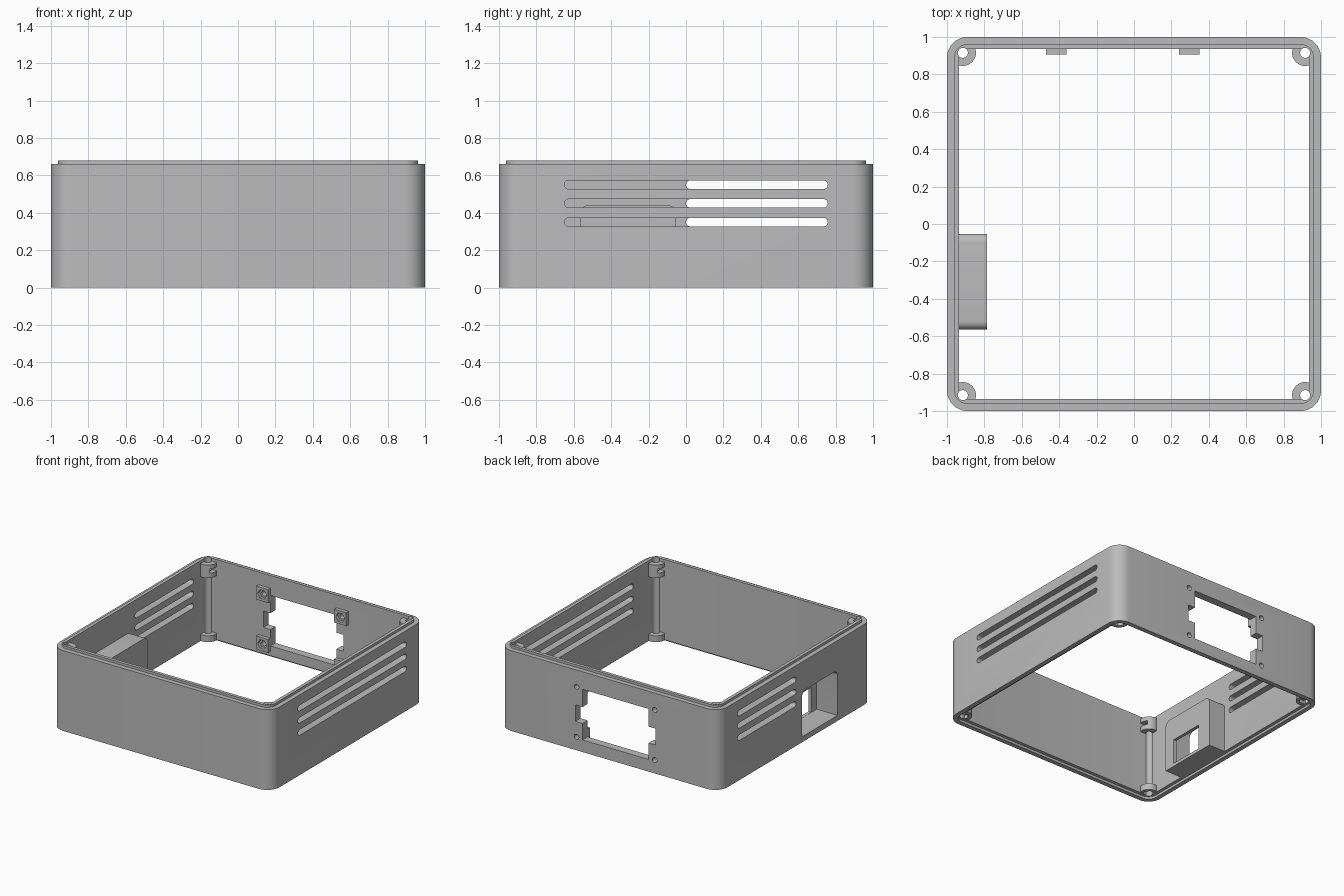
import bpy, bmesh, math

if "Cube" in bpy.data.objects:
    bpy.data.objects.remove(bpy.data.objects["Cube"], do_unlink=True)

grey = bpy.data.materials.new("light grey plastic")
grey.use_nodes = True
grey.diffuse_color = (0.5, 0.5, 0.5, 1)
grey.node_tree.nodes["Principled BSDF"].inputs["Base Color"].default_value = (0.5, 0.5, 0.5, 1)

INNER, LIP, STEP = 0.935, 0.962, 0.02
HEIGHT, TOP = 0.66, 0.68


def rounded(u0, u1, v0, v1, r_low, r_high=None, seg=8):
    """Rounded rectangle outline with separate lower and upper radii."""
    r_high = r_low if r_high is None else r_high
    pts = []
    for k, (u, v, su, sv, r) in enumerate([
            (u1, v1, -1, -1, r_high), (u0, v1, 1, -1, r_high),
            (u0, v0, 1, 1, r_low), (u1, v0, -1, 1, r_low)]):
        for i in range(seg + 1 if r else 1):
            a = math.pi / 2 * (k + i / seg)
            pts.append((u + r * (su + math.cos(a)), v + r * (sv + math.sin(a))))
    return pts


def circle(u, v, r, n=32):
    return [(u + r * math.cos(2 * math.pi * i / n), v + r * math.sin(2 * math.pi * i / n))
            for i in range(n)]


def place(p, d, axis):
    u, v = p
    return {"x": (d, u, v), "y": (u, d, v), "z": (u, v, d)}[axis]


def finish(name, bm):
    bmesh.ops.recalc_face_normals(bm, faces=bm.faces)
    mesh = bpy.data.meshes.new(name)
    bm.to_mesh(mesh)
    bm.free()
    mesh.materials.append(grey)
    ob = bpy.data.objects.new(name, mesh)
    bpy.context.scene.collection.objects.link(ob)
    return ob


def loft(name, rings, closed=False):
    """Skin a list of 3D rings, capped at the ends or closed into a loop."""
    bm = bmesh.new()
    loops = [[bm.verts.new(p) for p in ring] for ring in rings]
    pairs = list(zip(loops, loops[1:])) + ([(loops[-1], loops[0])] if closed else [])
    n = len(loops[0])
    for a, b in pairs:
        for i in range(n):
            j = (i + 1) % n
            bm.faces.new((a[i], a[j], b[j], b[i]))
    if not closed:
        bm.faces.new(loops[0])
        bm.faces.new(loops[-1])
    return finish(name, bm)


def prism(name, pts, axis, d0, d1):
    return loft(name, [[place(p, d, axis) for p in pts] for d in (d0, d1)])


def combine(ob, tool, operation):
    """Apply a boolean and discard the tool object."""
    mod = ob.modifiers.new("boolean", "BOOLEAN")
    mod.object, mod.operation, mod.solver = tool, operation, "EXACT"
    deps = bpy.context.evaluated_depsgraph_get()
    mesh = bpy.data.meshes.new_from_object(ob.evaluated_get(deps))
    ob.modifiers.clear()
    ob.data = mesh
    bpy.data.objects.remove(tool, do_unlink=True)


def cut(ob, pts, axis, d0, d1):
    combine(ob, prism("cutter", pts, axis, d0, d1), "DIFFERENCE")


# Open rectangular shell with a raised lip on top and a rebate underneath
section = [(1, 0), (1, HEIGHT), (LIP, HEIGHT), (LIP, TOP),
           (INNER, TOP), (INNER, STEP), (LIP, STEP), (LIP, 0)]
shell = loft("shell", [[(x, y, z) for x, y in rounded(-h, h, -h, h, h - 0.89)]
                       for h, z in section], closed=True)

# Ventilation slots: long on the +x wall, short on the -x wall
for z in (0.35, 0.45, 0.55):
    for start, d0, d1 in ((-0.65, 0.9, 1.1), (0.0, -1.1, -0.9)):
        cut(shell, rounded(start, 0.758, z - 0.023, z + 0.023, 0.0229), "x", d0, d1)

# Socket recess: a box on the inside of the -x wall, open to the outside
recess = prism("socket_recess", rounded(-0.565, -0.053, STEP, 0.442, 0, 0.045),
               "x", -0.95, -0.785)
pocket = rounded(-0.54, -0.078, 0.045, 0.417, 0, 0.045)
cut(shell, pocket, "x", -1.1, -0.9)
cut(recess, pocket, "x", -1.1, -0.81)
cut(recess, rounded(-0.47, -0.18, 0.046, 0.25, 0), "x", -0.9, -0.7)

# Connector opening in the back wall, wider in the middle
cut(shell, rounded(-0.36, 0.24, 0.1, 0.515, 0), "y", 0.85, 1.1)
cut(shell, rounded(-0.425, 0.305, 0.235, 0.37, 0), "y", 0.85, 1.1)

# Nut blocks around the connector opening
for side, x in (("right", -0.415), ("left", 0.295)):
    for level, z in (("lower", 0.11), ("upper", 0.52)):
        block = prism(f"nut_block_{level}_{side}",
                      rounded(x - 0.055, x + 0.055, z - 0.055, z + 0.055, 0),
                      "y", 0.905, 0.95)
        hole = circle(x, z, 0.021, 20)
        cut(shell, hole, "y", 0.85, 1.1)
        cut(block, hole, "y", 0.85, 1.1)
        cut(block, circle(x, z, 0.04, 6), "y", 0.85, 0.93)

# Corner screw lugs, upper with a nut slot and lower with a countersink
for sx in (-1, 1):
    for sy in (-1, 1):
        x, y = 0.915 * sx, 0.915 * sy
        tag = ("left" if sx > 0 else "right") + ("_back" if sy > 0 else "_front")
        upper = prism("upper_lug_" + tag, circle(x, y, 0.07), "z", 0.55, 0.657)
        lower = prism("lower_lug_" + tag, circle(x, y, 0.07), "z", 0.023, 0.075)
        ends = sorted((x + 0.035 * sx, x - 0.1 * sx))
        cut(upper, rounded(*ends, y - 0.045, y + 0.045, 0), "z", 0.588, 0.622)
        cut(lower, circle(x, y, 0.046, 6), "z", 0, 0.05)
        for part in (upper, lower, shell):
            cut(part, circle(x, y, 0.027, 24), "z", -0.1, 0.8)

# Smooth the rounded corners while keeping edges crisp
bpy.ops.object.select_all(action="DESELECT")
for ob in bpy.context.scene.collection.objects:
    if ob.type == "MESH":
        ob.select_set(True)
bpy.context.view_layer.objects.active = shell
bpy.ops.object.shade_smooth_by_angle(angle=math.radians(30))
